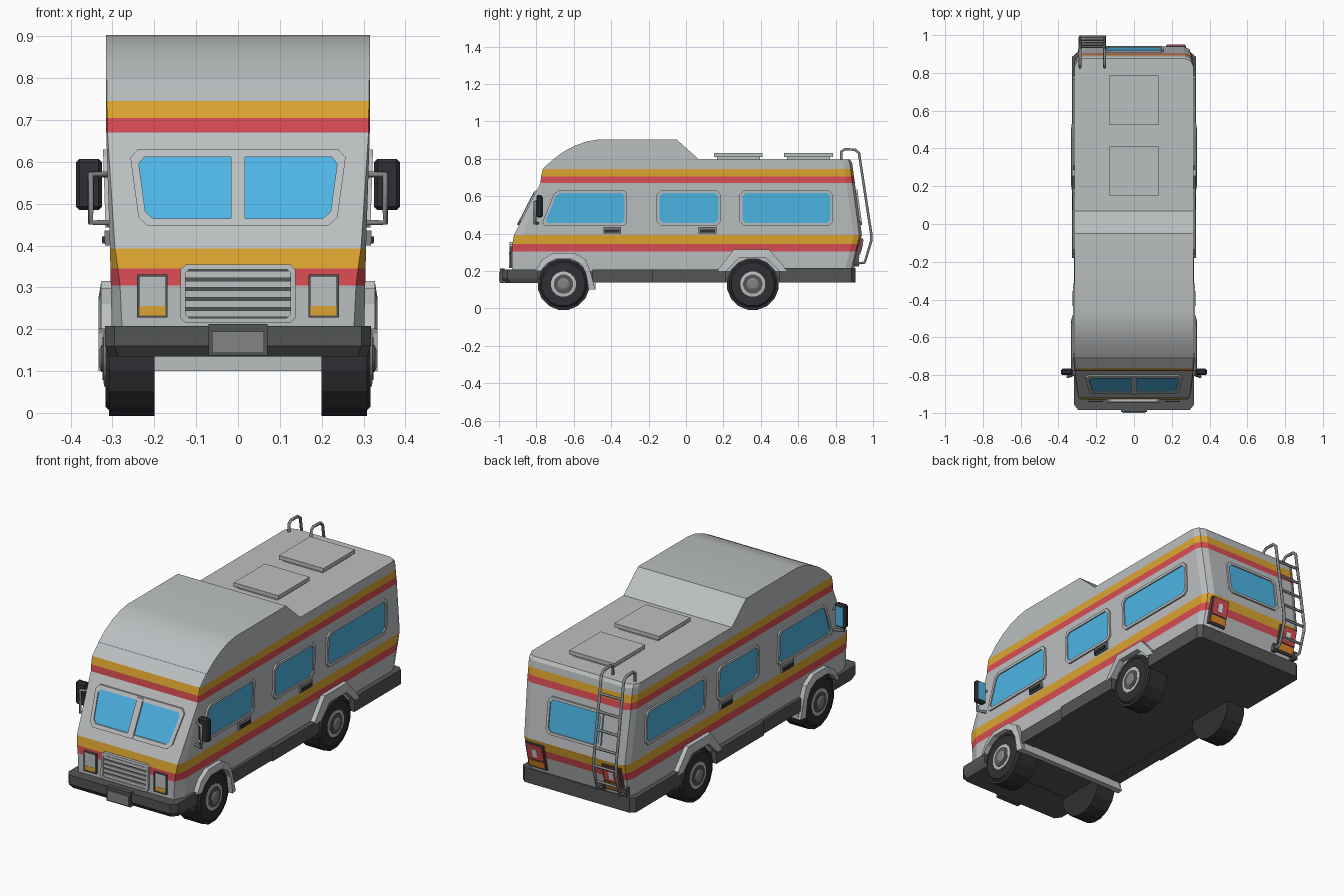
import bpy, bmesh, math
from mathutils import Vector

if "Cube" in bpy.data.objects:
    bpy.data.objects.remove(bpy.data.objects["Cube"])


def mat(name, r, g, b):
    m = bpy.data.materials.new(name)
    m.diffuse_color = (r, g, b, 1)
    m.use_nodes = True
    m.node_tree.nodes["Principled BSDF"].inputs["Base Color"].default_value = m.diffuse_color
    return m


BODY = mat("light_grey", .50, .52, .53)
YELLOW = mat("yellow", .72, .38, .03)
RED = mat("red", .70, .075, .09)
GLASS = mat("sky_blue", .075, .46, .78)
DARK = mat("dark_grey", .085, .092, .09)
TYRE = mat("near_black", .03, .03, .035)
TRIM = mat("mid_grey", .22, .23, .235)
ORANGE = mat("orange", .75, .25, .02)
WHITE = mat("white", .8, .8, .8)


def mesh(name, verts, faces, mats):
    me = bpy.data.meshes.new(name)
    bm = bmesh.new()
    vs = [bm.verts.new(v) for v in verts]
    for f in faces:
        bm.faces.new([vs[i] for i in f])
    bmesh.ops.recalc_face_normals(bm, faces=bm.faces)
    bm.to_mesh(me)
    bm.free()
    ob = bpy.data.objects.new(name, me)
    bpy.context.collection.objects.link(ob)
    for m in (mats if isinstance(mats, list) else [mats]):
        me.materials.append(m)
    return ob


def loft(name, rings, mats, caps=True, loop=False):
    n, k = len(rings[0]), len(rings)
    faces = [(i * n + j, i * n + (j + 1) % n, (i + 1) % k * n + (j + 1) % n, (i + 1) % k * n + j)
             for i in range(k if loop else k - 1) for j in range(n)]
    if caps and not loop:
        faces += [tuple(range(n)), tuple(range((k - 1) * n, k * n))]
    return mesh(name, [p for r in rings for p in r], faces, mats)


def box(name, x0, x1, y0, y1, z0, z1, m):
    return loft(name, [[(x0, y0, z), (x1, y0, z), (x1, y1, z), (x0, y1, z)] for z in (z0, z1)], m)


def plate(name, f, pts, d0, d1, m):
    return loft(name, [[f(u, v, d) for u, v in pts] for d in (d0, d1)], m)


def frame(name, f, outer, inner, d0, d1, m):
    return loft(name, [[f(u, v, d) for u, v in p] for p, d in
                       ((outer, d0), (outer, d1), (inner, d1), (inner, d0))], m, loop=True)


def tube(name, pts, r, m):
    cu = bpy.data.curves.new(name, 'CURVE')
    cu.dimensions = '3D'
    cu.bevel_depth, cu.bevel_resolution, cu.use_fill_caps = r, 1, True
    sp = cu.splines.new('POLY')
    sp.points.add(len(pts) - 1)
    for p, c in zip(sp.points, pts):
        p.co = (*c, 1)
    cu.materials.append(m)
    ob = bpy.data.objects.new(name, cu)
    bpy.context.collection.objects.link(ob)
    bpy.ops.object.select_all(action='DESELECT')
    ob.select_set(True)
    bpy.context.view_layer.objects.active = ob
    bpy.ops.object.convert(target='MESH')


def lathe(name, prof, s, y, z, m, n=16):
    rings = [[(s * x, y + r * math.cos(2 * math.pi * (i + .5) / n), z + r * math.sin(2 * math.pi * (i + .5) / n))
              for i in range(n)] for x, r in prof]
    return loft(name, rings, m)


def inset(pts, d):  # counter-clockwise convex outline moved inwards
    out, n = [], len(pts)
    for i in range(n):
        a, b, c = (Vector(pts[(i + k) % n]) for k in (-1, 0, 1))
        e, g = (b - a).normalized(), (c - b).normalized()
        n1, n2 = Vector((-e.y, e.x)), Vector((-g.y, g.x))
        out.append(tuple(b + (n1 + n2) * d / (1 + n1.dot(n2))))
    return out


def cham(pts, c):
    out, n = [], len(pts)
    for i in range(n):
        a, b, g = (Vector(pts[(i + k) % n]) for k in (-1, 0, 1))
        out += [tuple(b + (a - b).normalized() * c), tuple(b + (g - b).normalized() * c)]
    return out


def rect(u0, u1, v0, v1):
    return [(u0, v0), (u1, v0), (u1, v1), (u0, v1)]


# Body levels: z, front y, rear y, half width, front corner cut x and y
LEVELS = [(.20, -.93, .895, .302, .025, .06), (.305, -.93, .92, .304, .022, .06),
          (.345, -.928, .93, .305, .018, .055), (.393, -.92, .94, .306, .012, .05),
          (.67, -.778, .903, .315, .003, .01), (.705, -.775, .898, .315, .003, .008),
          (.745, -.766, .893, .315, .002, .005), (.78, -.73, .888, .315, .002, .005),
          (.797, -.712, .876, .315, .002, .005)]


def level(z, k):
    for a, b in zip(LEVELS, LEVELS[1:]):
        if z <= b[0] or b is LEVELS[-1]:
            return a[k] + (b[k] - a[k]) * (z - a[0]) / (b[0] - a[0])


def side(s):
    return lambda u, v, d: (s * (level(v, 3) + d), u, v)


def front(u, v, d):
    return (u, level(v, 1) - d, v)


def rear(u, v, d):
    return (u, level(v, 2) + d, v)


# Body shell with stripes by height
rings = []
for z, yf, yr, w, cx, cy in LEVELS:
    c = .045
    half = [(w - cx, yf), (w, yf + cy), (w, yr - c), (w - .3 * c, yr - .3 * c), (w - c, yr)]
    rings.append([(x, y, z) for x, y in half] + [(-x, y, z) for x, y in reversed(half)])
body = loft("body", rings, [BODY, YELLOW, RED])
for p in body.data.polygons:
    z = p.center.z
    if abs(p.normal.z) < .9:
        p.material_index = 1 if .345 < z < .393 or .705 < z < .745 else 2 if .305 < z < .345 or .67 < z < .705 else 0

# Raised roof over the cab
prof = [(-.712, .796), (-.655, .838), (-.595, .870), (-.53, .893), (-.47, .903), (-.05, .903), (.07, .796)]
cab = loft("cab_roof", [[(x, y, z) for y, z in prof] for x in (-.315, .315)], BODY)
bpy.context.view_layer.objects.active = cab
cab.select_set(True)
bpy.ops.object.shade_smooth_by_angle(angle=math.radians(30))

# Roof hatches
for y in (.28, .655):
    box("hatch_base", -.115, .115, y - .115, y + .115, .79, .812, BODY)
    box("hatch_lid", -.13, .13, y - .13, y + .13, .81, .83, BODY)


def window(name, f, quad, c, w=.014):
    o = cham(quad, c)
    i = cham(inset(quad, w), c * .8)
    frame(name + "_frame", f, o, i, -.004, .009, BODY)
    plate(name + "_glass", f, i, -.004, .003, GLASS)


# Windshield and rear window
shield = [(-.235, .447), (.235, .447), (.26, .63), (-.26, .63)]
window("windshield", front, shield, .02, .018)
plate("windshield_pillar", front, rect(-.017, .017, .45, .625), 0, .012, BODY)
window("rear_window", rear, rect(-.16, .16, .445, .635), .02)

for s in (-1, 1):
    f = side(s)
    # Side windows
    window("cab_window", f, [(-.775, .443), (-.315, .443), (-.315, .63), (-.70, .63)], .018)
    window("middle_window", f, rect(-.157, .187, .443, .63), .022)
    window("back_window", f, rect(.287, .787, .443, .63), .022)
    # Door handles
    for y in (-.395, .115):
        plate("door_handle", f, rect(y - .047, y + .047, .40, .436), -.01, .012, TRIM)
        plate("handle_grip", f, rect(y - .04, y + .04, .405, .422), .01, .018, TYRE)
    # Wheel arches
    arches = {"front_arch": ([(-.485, .10), (-.512, .20), (-.535, .26), (-.595, .297), (-.71, .297), (-.77, .26), (-.805, .2)],
                             [(-.52, .10), (-.535, .19), (-.56, .235), (-.61, .265), (-.70, .265), (-.75, .235), (-.775, .2)]),
              "rear_arch": ([(.545, .2), (.445, .315), (.255, .315), (.165, .2)],
                            [(.50, .2), (.425, .272), (.285, .272), (.215, .2)])}
    for name, (o, i) in arches.items():
        loft(name, [[(s * a, *o[k]), (s * b, *o[k]), (s * .334, *i[k]), (s * .28, *i[k])]
                    for k in range(len(o)) for a, b in ((.28, .327),)], BODY)
    # Wheels
    for y in (-.655, .357):
        lathe("wheel_well", [(.2, .14), (.308, .14)], s, y, .13, TYRE)
        lathe("tyre", [(.224, .115), (.235, .131), (.303, .131), (.317, .117), (.317, .07)], s, y, .13, TYRE)
        lathe("wheel_rim", [(.25, .068), (.320, .068), (.322, .052)], s, y, .13, BODY)
        lathe("wheel_dish", [(.3, .052), (.324, .052)], s, y, .13, DARK)
        lathe("wheel_hub", [(.3, .033), (.326, .033), (.331, .022)], s, y, .13, TRIM)
    # Mirrors
    a, b = sorted((s * .325, s * .387))
    m = box("mirror", a, b, -.80, -.768, .485, .607, TYRE)
    bv = m.modifiers.new("bevel", 'BEVEL')
    bv.width, bv.segments = .008, 1
    box("mirror_glass", a + .008, b - .008, -.77, -.764, .495, .597, GLASS)
    tube("mirror_bracket", [(s * .30, -.79, .455), (s * .352, -.808, .455), (s * .352, -.808, .57), (s * .30, -.775, .57)],
         .008, TRIM)
    # Headlights with indicators
    a, b = sorted((s * .168, s * .241))
    frame("headlight_frame", front, rect(a, b, .228, .331), rect(a + .005, b - .005, .233, .326), -.01, .012, DARK)
    plate("headlight", front, rect(a + .005, b - .005, .256, .326), -.01, .008, BODY)
    plate("front_indicator", front, rect(a + .005, b - .005, .233, .256), -.01, .009, YELLOW)
    # Tail lights
    a, b = sorted((s * .17, s * .275))
    plate("taillight_housing", rear, rect(a, b, .235, .375), -.03, .01, DARK)
    plate("taillight", rear, rect(a + .006, b - .006, .285, .368), .005, .015, RED)
    mid = (a + b) / 2
    plate("reverse_light", rear, rect(mid - .014, mid + .014, .30, .345), .01, .017, WHITE)
    plate("rear_indicator", rear, rect(a + .006, b - .006, .243, .278), .005, .015, ORANGE)
    # Side skirts
    for name, y0, y1, w in (("skirt_front", -.50, -.18, .318), ("skirt_middle", -.18, .215, .328)):
        a, b = sorted((s * .25, s * w))
        box(name, a, b, y0, y1, .138, .208, DARK)

# Grille
frame("grille_frame", front, cham(rect(-.137, .137, .215, .355), .012), cham(rect(-.125, .125, .227, .343), .008),
      -.01, .016, BODY)
plate("grille_back", front, rect(-.126, .126, .226, .344), -.01, .004, DARK)
for i in range(5):
    z = .229 + i * .0235
    plate("grille_slat", front, rect(-.125, .125, z, z + .016), 0, .011, BODY)

# Floor, cross bar, bumpers and number plate
box("floor", -.30, .30, -.82, .89, .14, .205, DARK)
box("cross_bar", -.312, .312, -.515, -.485, .10, .142, BODY)
plan = [(.318, -.79), (.318, -.955), (.295, -.985), (-.295, -.985), (-.318, -.955), (-.318, -.79)]
loft("front_bumper", [[(x * k, y + d, z) for x, y in plan] for z, k, d in
                      ((.135, .97, .02), (.16, 1, 0), (.208, 1, 0))], DARK)
plan = [(.328, .50), (.328, .885), (.305, .905), (-.305, .905), (-.328, .885), (-.328, .50)]
loft("rear_bumper", [[(x, y, z) for x, y in plan] for z in (.138, .215)], DARK)
box("plate_holder", -.07, .07, -.994, -.97, .137, .213, DARK)
box("number_plate", -.062, .062, -1.0, -.99, .143, .195, TRIM)

# Rear ladder
rail = [(.83, .79), (.83, .838), (.848, .851), (.905, .849), (.925, .83), (.99, .40), (.99, .36), (.955, .245), (.90, .24)]
for x in (-.285, -.155):
    tube("ladder_rail", [(x, y, z) for y, z in rail], .008, TRIM)
    box("ladder_bracket", x - .012, x + .012, .89, .925, .225, .265, DARK)
for z in (.29, .38, .47, .56, .65, .74):
    y = .925 + (.83 - z) * .151 if z > .39 else .99 - max(0, .36 - z) * .304
    tube("ladder_rung", [(-.285, y, z), (-.155, y, z)], .007, TRIM)
